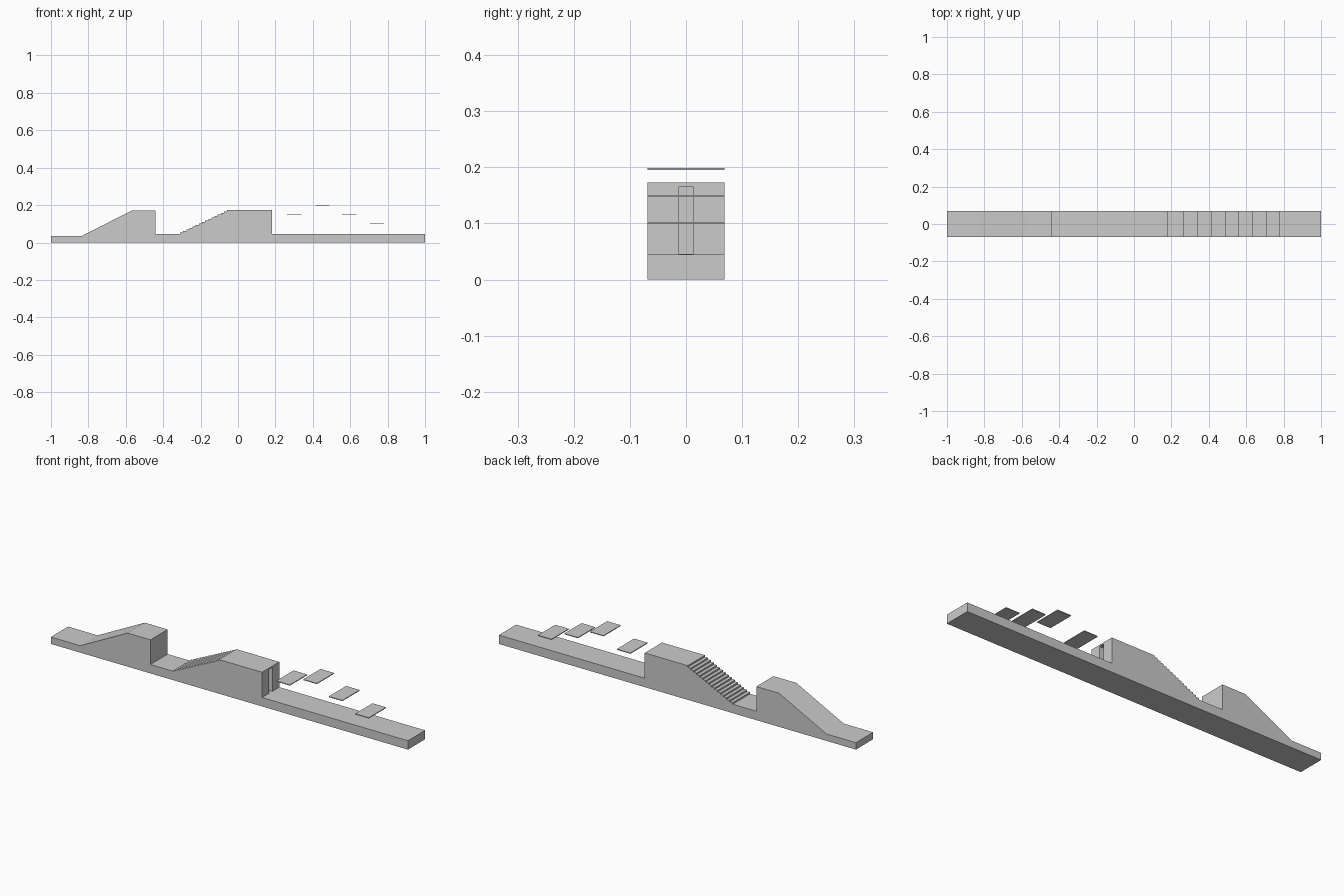
import bpy, bmesh

if "Cube" in bpy.data.objects:
    bpy.data.objects.remove(bpy.data.objects["Cube"])

HALF_W = 0.069


def extrude_profile(name, pts, axis, a, b):
    """Solid from a closed 2D profile: axis 'y' takes (x, z), axis 'x' takes (y, z)."""
    bm = bmesh.new()
    place = (lambda p: (p[0], a, p[1])) if axis == 'y' else (lambda p: (a, p[0], p[1]))
    face = bm.faces.new([bm.verts.new(place(p)) for p in pts])
    ext = bmesh.ops.extrude_face_region(bm, geom=[face])
    moved = [v for v in ext['geom'] if isinstance(v, bmesh.types.BMVert)]
    bmesh.ops.translate(bm, verts=moved, vec=(0, b - a, 0) if axis == 'y' else (b - a, 0, 0))
    bmesh.ops.recalc_face_normals(bm, faces=bm.faces)
    mesh = bpy.data.meshes.new(name)
    bm.to_mesh(mesh)
    bm.free()
    obj = bpy.data.objects.new(name, mesh)
    bpy.context.collection.objects.link(obj)
    return obj


# Course body: ramp, pit, staircase, raised deck and long floor in one profile
profile = [(-1, 0), (-1, 0.035), (-0.835, 0.035), (-0.57, 0.17), (-0.442, 0.17),
           (-0.442, 0.045), (-0.31, 0.045)]
STEPS, X0, X1, Z0, Z1 = 16, -0.31, -0.058, 0.045, 0.173
for i in range(STEPS):
    x = X0 + (X1 - X0) * i / (STEPS - 1)
    z = Z0 + (Z1 - Z0) * (i + 1) / STEPS
    if i:
        profile.append((x, profile[-1][1]))
    profile.append((x, z))
profile += [(0.183, 0.173), (0.183, 0.045), (1, 0.045), (1, 0)]
body = extrude_profile("course_body", profile, 'y', -HALF_W, HALF_W)

# Narrow upright slot in the end wall of the raised deck
slot = [(-0.0135, 0.0451), (-0.0135, 0.164), (-0.0115, 0.166),
        (0.0115, 0.166), (0.0135, 0.164), (0.0135, 0.0451)]
cutter = extrude_profile("slot_cutter", slot, 'x', 0.158, 0.25)
cutter.hide_render = True
cutter.hide_set(True)
mod = body.modifiers.new("slot", 'BOOLEAN')
mod.operation = 'DIFFERENCE'
mod.solver = 'EXACT'
mod.object = cutter

# Floating platforms above the long floor
for i, (x, top) in enumerate([(0.301, 0.151), (0.452, 0.199), (0.595, 0.151), (0.743, 0.103)]):
    rect = [(x - 0.038, top - 0.004), (x + 0.038, top - 0.004), (x + 0.038, top), (x - 0.038, top)]
    extrude_profile(f"platform_{i + 1}", rect, 'y', -HALF_W, HALF_W)
